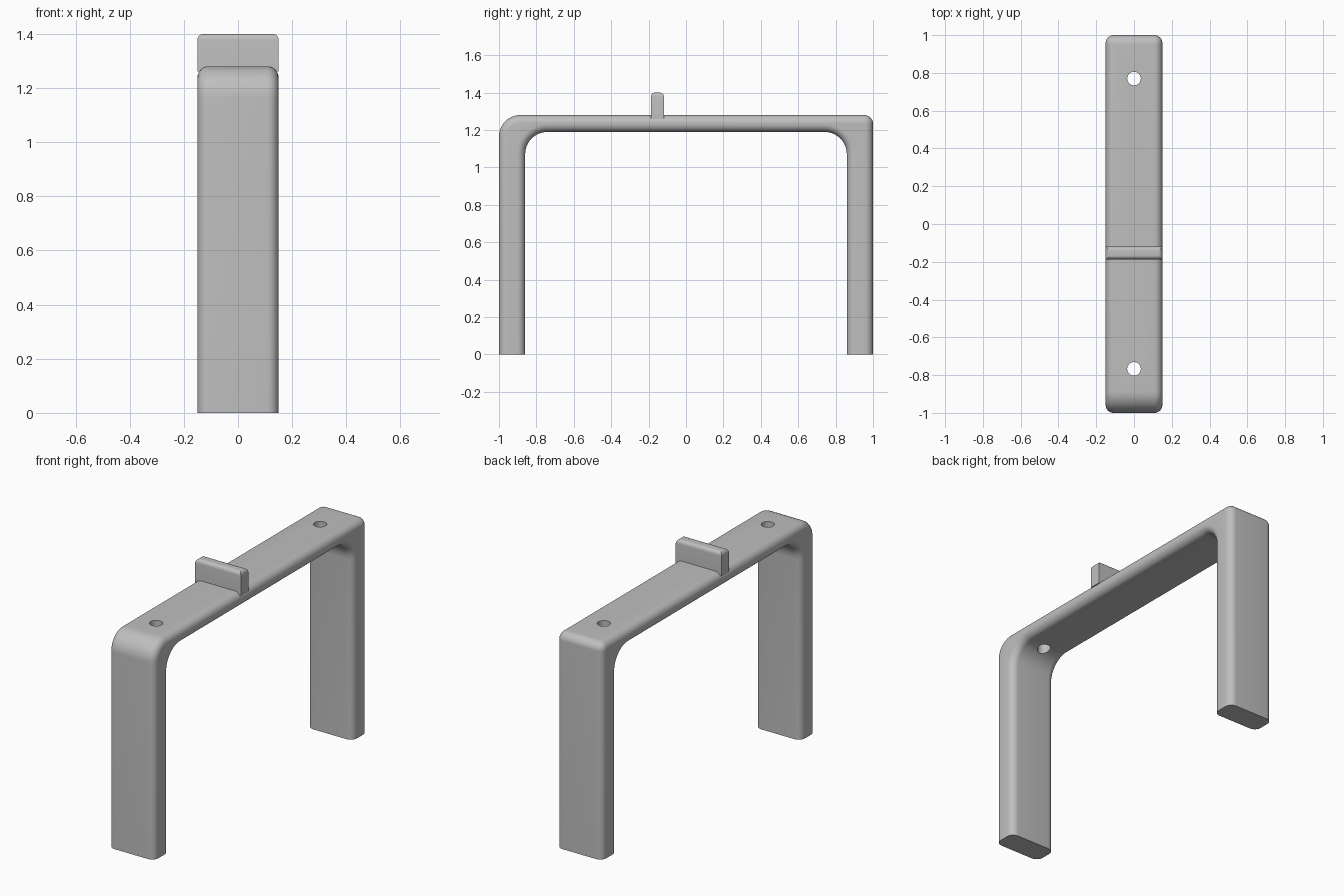
import bpy
import bmesh
from math import sin, cos, pi, radians

cube = bpy.data.objects.get("Cube")
if cube:
    bpy.data.objects.remove(cube)

HALF_W = 0.15          # half width of the bracket
EDGE_R = 0.042         # rounding along both long rims
TOP, UNDER = 1.28, 1.19
OUTER, INNER = 1.0, 0.86

grey = bpy.data.materials.new("plain grey")
grey.use_nodes = True
grey.diffuse_color = (0.52, 0.52, 0.52, 1)
grey.node_tree.nodes["Principled BSDF"].inputs["Base Color"].default_value = grey.diffuse_color


def finish(bm, name):
    bmesh.ops.recalc_face_normals(bm, faces=bm.faces)
    mesh = bpy.data.meshes.new(name)
    bm.to_mesh(mesh)
    bm.free()
    obj = bpy.data.objects.new(name, mesh)
    bpy.context.collection.objects.link(obj)
    mesh.materials.append(grey)
    return obj


def activate(obj):
    bpy.ops.object.select_all(action='DESELECT')
    obj.select_set(True)
    bpy.context.view_layer.objects.active = obj


def arc(y, z, r, start, end, steps=12):
    angles = [radians(start + (end - start) * i / steps) for i in range(steps + 1)]
    return [(y + r * cos(a), z + r * sin(a)) for a in angles]


def arch_profile(d):
    """Side outline of the arch, shrunk by d everywhere but at the feet."""
    front_r, back_r, fillet = 0.115, 0.047, 0.12
    pts = [(-OUTER + d, 0)]
    pts += arc(-OUTER + front_r, TOP - front_r, front_r - d, 180, 90)
    pts += arc(OUTER - back_r, TOP - back_r, back_r - d, 90, 0)
    pts += [(OUTER - d, 0), (INNER + d, 0)]
    pts += arc(INNER - fillet, UNDER - fillet, fillet + d, 0, 90)
    pts += arc(-INNER + fillet, UNDER - fillet, fillet + d, 90, 180)
    return pts + [(-INNER - d, 0)]


# Arch: outlines lofted across the width with rounded rims
bm = bmesh.new()
steps = 8
half = [(HALF_W - EDGE_R + EDGE_R * sin(a), EDGE_R * (1 - cos(a)))
        for a in (pi / 2 * i / steps for i in range(steps + 1))]
sections = [(-x, d) for x, d in reversed(half)] + half
rings = [[bm.verts.new((x, y, z)) for y, z in arch_profile(d)] for x, d in sections]
for a, b in zip(rings, rings[1:]):
    for i in range(len(a)):
        j = (i + 1) % len(a)
        bm.faces.new((a[i], a[j], b[j], b[i]))
bm.faces.new(rings[0])
bm.faces.new(rings[-1])
arch = finish(bm, "arch_bracket")

# Screw holes through the crossbar
for y in (-0.767, 0.77):
    bm = bmesh.new()
    bmesh.ops.create_cone(bm, cap_ends=True, segments=40, radius1=0.036, radius2=0.036, depth=0.6)
    bmesh.ops.translate(bm, verts=bm.verts, vec=(0, y, TOP))
    cutter = finish(bm, "hole_cutter")
    cutter.hide_render = True
    mod = arch.modifiers.new("hole", 'BOOLEAN')
    mod.object, mod.operation, mod.solver = cutter, 'DIFFERENCE', 'EXACT'
    activate(arch)
    bpy.ops.object.modifier_apply(modifier=mod.name)
    bpy.data.objects.remove(cutter)

# Upright tab on the crossbar, rounded along its top
bm = bmesh.new()
bmesh.ops.create_cube(bm, size=1)
bmesh.ops.scale(bm, verts=bm.verts, vec=(2 * HALF_W, 0.07, 0.14))
bmesh.ops.translate(bm, verts=bm.verts, vec=(0, -0.153, 1.33))
top_edges = [e for e in bm.edges if all(v.co.z > 1.35 for v in e.verts)]
bmesh.ops.bevel(bm, geom=top_edges, offset=0.023, segments=6, profile=0.5, affect='EDGES')
tab = finish(bm, "upright_tab")

for obj in (arch, tab):
    activate(obj)
    bpy.ops.object.shade_smooth_by_angle(angle=radians(30))
